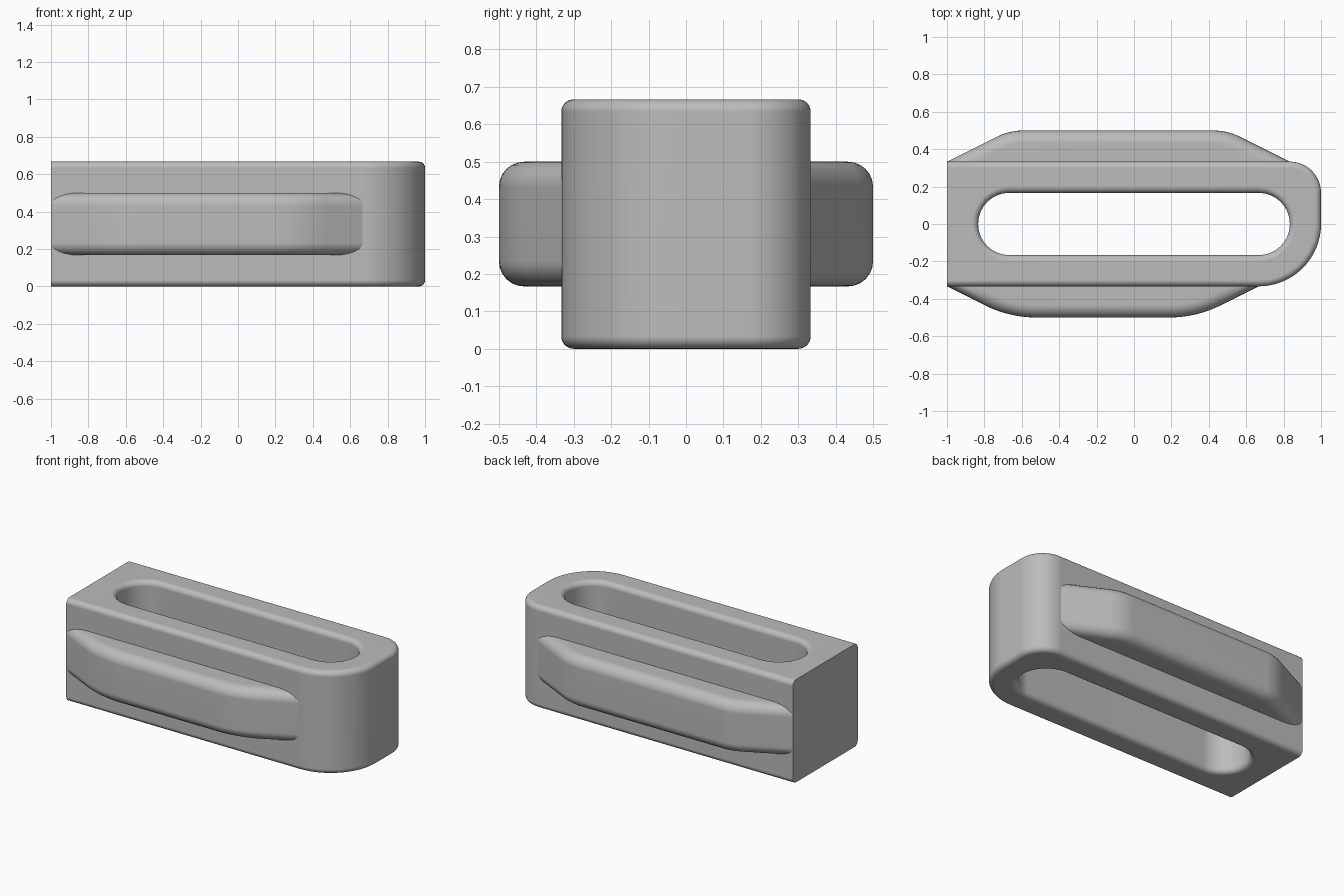
import bpy, bmesh
from math import sin, cos, tan, atan, hypot, pi, radians

cube = bpy.data.objects.get("Cube")
if cube:
    bpy.data.objects.remove(cube)

grey = bpy.data.materials.new("plain_grey")
grey.use_nodes = True
GREY = (0.5, 0.5, 0.5, 1)
grey.diffuse_color = GREY
grey.node_tree.nodes["Principled BSDF"].inputs["Base Color"].default_value = GREY

T = 1 / 3   # half depth of the body
S = 1 / 6   # slot radius and wing height


def arc(cx, cy, r, start, end, steps=16):
    """Points along an arc, angles in radians."""
    angles = [start + (end - start) * i / steps for i in range(steps + 1)]
    return [(cx + r * cos(a), cy + r * sin(a)) for a in angles]


def filleted_solid(name, outlines, low, high, fillet, steps=6):
    """Extrude outlines (functions of inset) with rounded rims, then cap both ends."""
    bm = bmesh.new()
    quarter = [i / steps * pi / 2 for i in range(steps + 1)]
    levels = [(fillet * (1 - sin(a)), low + fillet * (1 - cos(a))) for a in quarter]
    levels += [(d, low + high - z) for d, z in reversed(levels)]
    caps = {low: [], high: []}
    for outline in outlines:
        rings = [[bm.verts.new((x, y, z)) for x, y in outline(d)] for d, z in levels]
        count = len(rings[0])
        for a, b in zip(rings, rings[1:]):
            for i in range(count):
                j = (i + 1) % count
                bm.faces.new((a[i], a[j], b[j], b[i]))
        for ring, z in ((rings[0], low), (rings[-1], high)):
            caps[z] += [bm.edges.get((ring[i - 1], ring[i])) for i in range(count)]
    for edges in caps.values():
        bmesh.ops.triangle_fill(bm, edges=edges, use_beauty=True, normal=(0, 0, 1))
    bmesh.ops.recalc_face_normals(bm, faces=bm.faces)
    mesh = bpy.data.meshes.new(name)
    bm.to_mesh(mesh)
    bm.free()
    mesh.shade_smooth()
    mesh.set_sharp_from_angle(angle=radians(35))
    mesh.materials.append(grey)
    obj = bpy.data.objects.new(name, mesh)
    bpy.context.collection.objects.link(obj)
    weighted = obj.modifiers.new("clean_normals", "WEIGHTED_NORMAL")
    weighted.keep_sharp = True
    return obj


# Body: square left end, wide and tight rounded corners at the other end
def body_outline(d):
    return ([(-1, d - T)] + arc(2 * T, 0, T - d, -pi / 2, 0)
            + arc(1 - S, S, S - d, 0, pi / 2) + [(-1, T - d)])


# Slot through the body, its rims flaring outwards
def slot_outline(d):
    return (arc(2 * T, 0, S + d, -pi / 2, pi / 2)
            + arc(-2 * T, 0, S + d, pi / 2, 3 * pi / 2))


filleted_solid("slotted_body", [body_outline, slot_outline], 0, 2 * T, 0.033)


# Side wings: sloped ends blending into a flat outer face
def side_wing(name, side, end_x, blend):
    slope = atan(0.5)
    shift = blend * tan(slope / 2)
    left, right = -2 * T + shift, end_x - T - shift

    def outline(d):
        run = d / sin(slope)
        x0, x1 = -1 + run, end_x - run
        cy, r = 0.5 - blend, blend - d
        points = [(x0 + 0.03, T - 0.04), (x0, T)]
        points += arc(left, cy, r, pi / 2 + slope, pi / 2, 10)
        points += arc(right, cy, r, pi / 2, pi / 2 - slope, 10)
        points += [(x1, T), (x1 - 0.03, T - 0.04)]
        return [(x, y * side) for x, y in points]

    filleted_solid(name, [outline], S, 0.5, 0.067)


side_wing("front_wing", -1, 2 * T, 0.62)
side_wing("back_wing", 1, 1 - S, 0.33)
